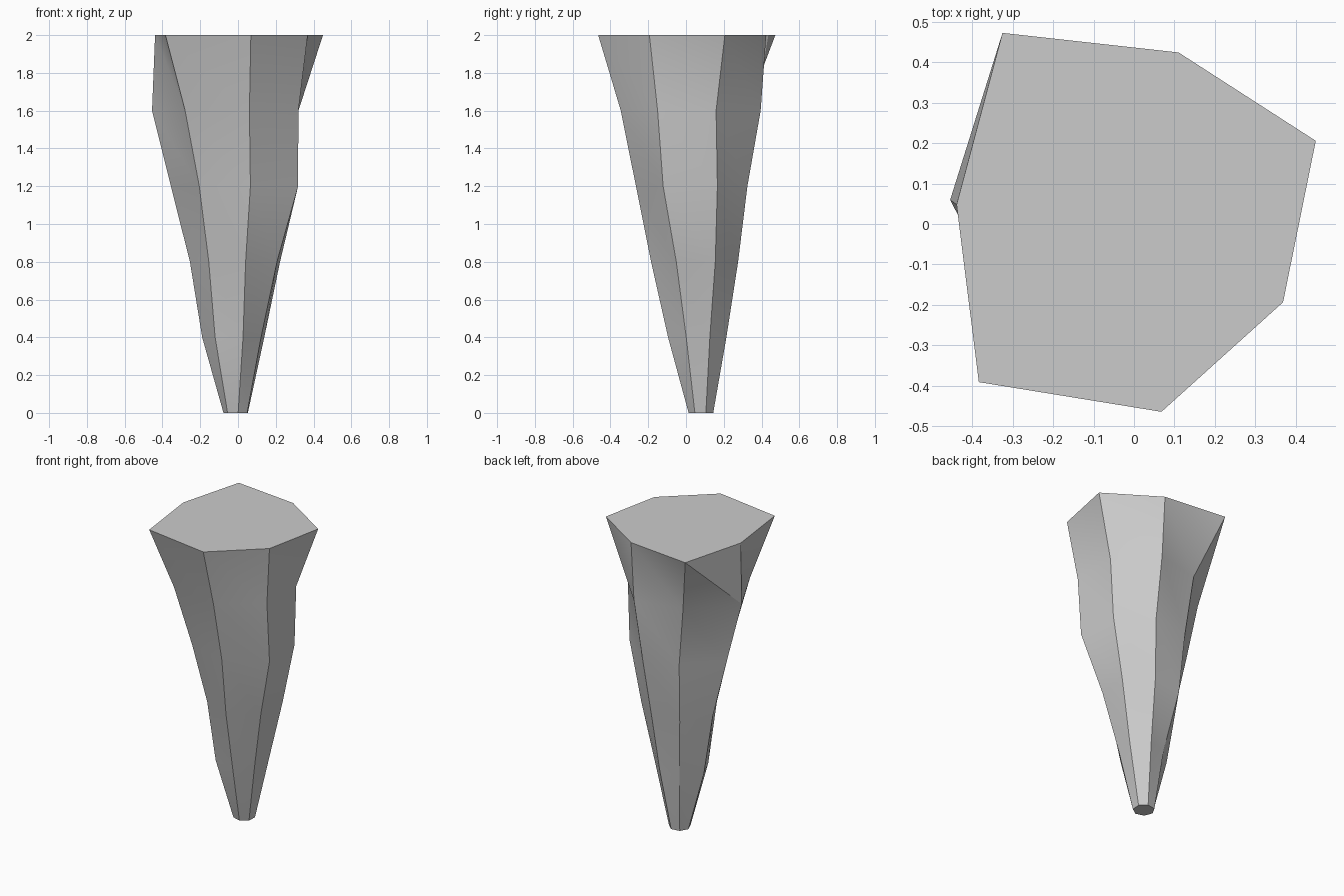
import bpy, bmesh
from math import cos, sin, radians, tau

cube = bpy.data.objects.get("Cube")
if cube:
    bpy.data.objects.remove(cube, do_unlink=True)

SIDES = 7
FIRST_RIDGE = radians(22)
RING_STEP = 0.4

# Each ring, bottom to top: wandering centre, then the radius of every ridge
RINGS = [
    ((-0.01, 0.08), [0.067] * SIDES),
    ((0.0, 0.07), [0.15, 0.15, 0.14, 0.19, 0.18, 0.167, 0.14]),
    ((0.0, 0.065), [0.24, 0.22, 0.24, 0.255, 0.23, 0.253, 0.237]),
    ((0.015, 0.05), [0.31, 0.287, 0.3, 0.371, 0.327, 0.319, 0.348]),
    ((0.0, 0.03), [0.345, 0.381, 0.355, 0.456, 0.416, 0.38, 0.367]),
    ((-0.01, 0.02), [0.496, 0.422, 0.552, 0.43, 0.556, 0.491, 0.435]),
]


def add_ring(bm, level, centre, radii):
    """One uneven seven-sided cross-section."""
    ring = []
    for i, radius in enumerate(radii):
        angle = FIRST_RIDGE + tau * i / SIDES
        ring.append(bm.verts.new((centre[0] + radius * cos(angle),
                                  centre[1] + radius * sin(angle),
                                  level * RING_STEP)))
    return ring


# Stone material
stone = bpy.data.materials.new("grey_stone")
stone.use_nodes = True
grey = (0.6, 0.6, 0.6, 1.0)
stone.diffuse_color = grey
stone.node_tree.nodes["Principled BSDF"].inputs["Base Color"].default_value = grey

# Tapering spike, skinned ring to ring
bm = bmesh.new()
rings = [add_ring(bm, level, *ring) for level, ring in enumerate(RINGS)]
for lower, upper in zip(rings, rings[1:]):
    for i in range(SIDES):
        j = (i + 1) % SIDES
        bm.faces.new((lower[i], lower[j], upper[i]))
        bm.faces.new((lower[j], upper[j], upper[i]))

# Flat caps at the tip and the broad end
bm.faces.new(rings[0][::-1])
bm.faces.new(rings[-1])
bmesh.ops.recalc_face_normals(bm, faces=bm.faces)

mesh = bpy.data.meshes.new("rock_spike")
bm.to_mesh(mesh)
bm.free()
mesh.materials.append(stone)
spike = bpy.data.objects.new("rock_spike", mesh)
bpy.context.collection.objects.link(spike)

# Soft facets, crisp ridges
bpy.ops.object.select_all(action="DESELECT")
spike.select_set(True)
bpy.context.view_layer.objects.active = spike
bpy.ops.object.shade_smooth_by_angle(angle=radians(30))
